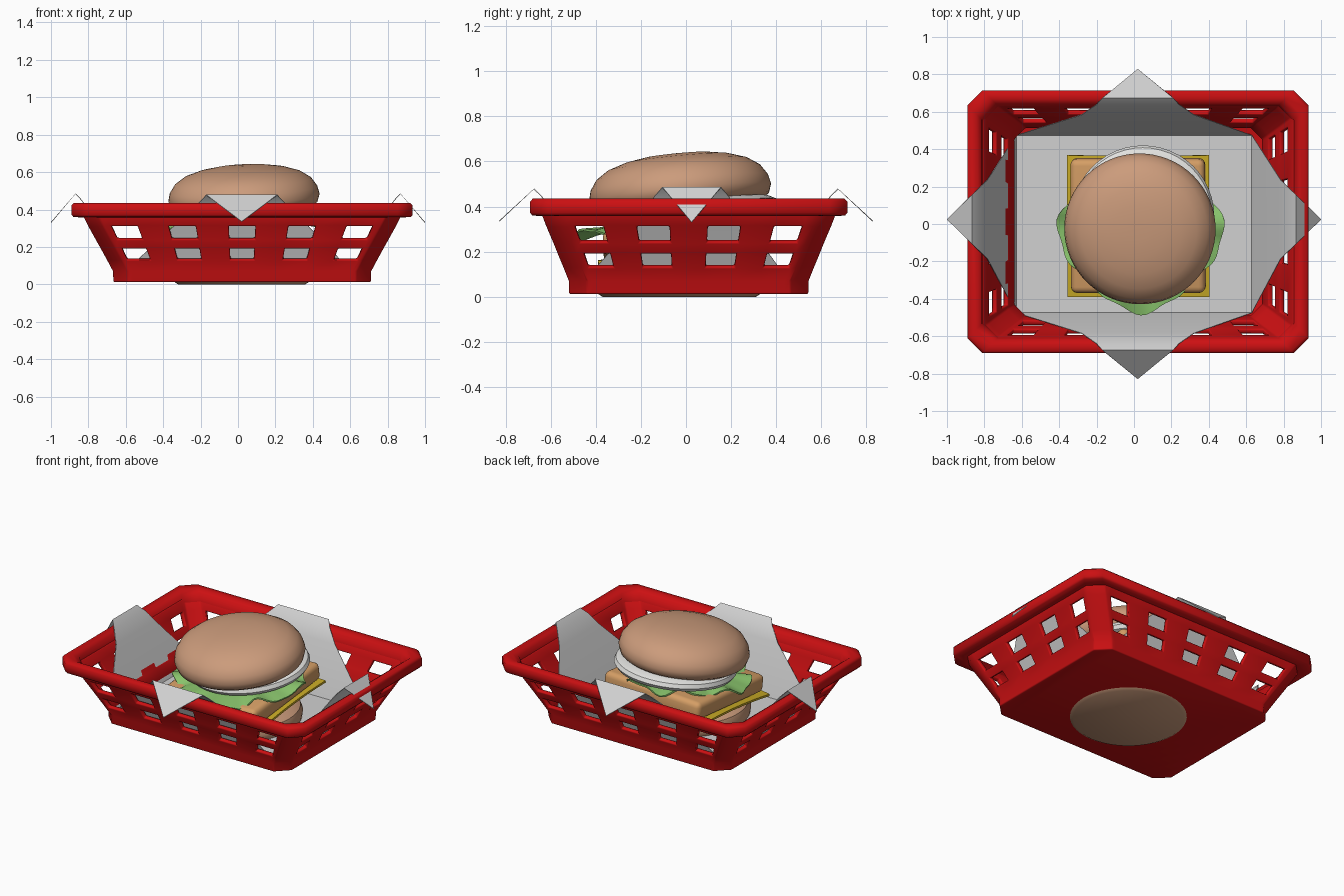
import bpy, bmesh, math
from mathutils import Vector

if "Cube" in bpy.data.objects:
    bpy.data.objects.remove(bpy.data.objects["Cube"])

CX, CY = 0.022, 0.012            # basket centre
TILT = (math.radians(5.5), math.radians(-3), 0)   # filling leans up to the back


def material(name, rgb):
    m = bpy.data.materials.new(name)
    m.diffuse_color = (*rgb, 1)
    m.use_nodes = True
    m.node_tree.nodes["Principled BSDF"].inputs["Base Color"].default_value = m.diffuse_color
    return m


RED = material("basket red", (0.60, 0.005, 0.006))
PAPER = material("paper grey", (0.64, 0.64, 0.64))
BUN = material("bun brown", (0.60, 0.33, 0.20))
CRUMB = material("fried crumb", (0.66, 0.34, 0.13))
CHEESE = material("cheese yellow", (0.60, 0.42, 0.02))
GREEN = material("lettuce green", (0.25, 0.55, 0.15))
WHITE = material("sauce white", (0.78, 0.78, 0.76))


def make(name, verts, faces, mat, loc=(0, 0, 0), rot=(0, 0, 0), mods=(), angle=45):
    """Mesh object with applied modifiers and smooth-by-angle shading."""
    me = bpy.data.meshes.new(name)
    me.from_pydata([tuple(v) for v in verts], [], faces)
    me.update()
    ob = bpy.data.objects.new(name, me)
    bpy.context.collection.objects.link(ob)
    me.materials.append(mat)
    ob.location, ob.rotation_euler = loc, rot
    bpy.ops.object.select_all(action='DESELECT')
    ob.select_set(True)
    bpy.context.view_layer.objects.active = ob
    for kind, settings in mods:
        mod = ob.modifiers.new(kind, kind)
        for key, value in settings.items():
            setattr(mod, key, value)
        bpy.ops.object.modifier_apply(modifier=mod.name)
    bpy.ops.object.shade_smooth_by_angle(angle=math.radians(angle))
    return ob


def lathe(name, profile, mat, loc, rot=(0, 0, 0), segs=48):
    """Solid of revolution; profile runs from bottom to top without the axis."""
    verts, faces = [], []
    for r, z in profile:
        for i in range(segs):
            a = 2 * math.pi * i / segs
            verts.append((r * math.cos(a), r * math.sin(a), z))
    for k in range(len(profile) - 1):
        for i in range(segs):
            j = (i + 1) % segs
            faces.append((k * segs + i, k * segs + j, (k + 1) * segs + j, (k + 1) * segs + i))
    faces.append(tuple(reversed(range(segs))))
    faces.append(tuple(range((len(profile) - 1) * segs, len(profile) * segs)))
    return make(name, verts, faces, mat, loc, rot, angle=40)


# Basket wall: octagonal loops stacked by height, hole cells left out
def spread(holes):
    cuts = []
    for centre, half in holes:
        cuts += [centre - half, centre + half]
    return cuts


long_cuts = spread([(-.765, .085), (-.39, .088), (0, .087), (.39, .088), (.765, .085)])
short_cuts = spread([(-.70, .10), (-.25, .115), (.25, .115), (.70, .10)])


def octagon(hx, hy, z, ch=0.08):
    """Loop of points and a flag per segment telling whether it holds an opening."""
    pts, flags = [], []
    for (dx, dy), half, other, cuts in (((1, 0), hx, hy, long_cuts), ((0, 1), hy, hx, short_cuts),
                                        ((-1, 0), hx, hy, long_cuts), ((0, -1), hy, hx, short_cuts)):
        ts = [-(half - ch)] + [c * half for c in cuts] + [half - ch]
        for i, t in enumerate(ts):
            pts.append((CX + dx * t + dy * other, CY + dy * t - dx * other, z))
            flags.append(i % 2 == 1 and i < len(ts) - 1)
    return pts, flags


levels = [(.688, .530, .012), (.690, .531, .07), (.722, .555, .13), (.755, .580, .19),
          (.783, .600, .24), (.822, .630, .31), (.855, .655, .375)]
verts, faces = [], []
for lv in levels:
    pts, flags = octagon(*lv)
    n = len(pts)
    verts += pts
for k in range(len(levels) - 1):
    for i in range(n):
        if k in (2, 4) and flags[i]:
            continue
        j = (i + 1) % n
        faces.append((k * n + i, k * n + j, (k + 1) * n + j, (k + 1) * n + i))
faces.append(tuple(reversed(range(n))))
make("basket_body", verts, faces, RED, angle=50, mods=[
    ("SOLIDIFY", dict(thickness=0.03, offset=-1)),
    ("BEVEL", dict(width=0.007, segments=2, limit_method='ANGLE', angle_limit=math.radians(40)))])

# Basket rim: closed profile swept round the octagon
rim = [(.848, .357), (.902, .360), (.912, .372), (.912, .422), (.900, .435),
       (.866, .435), (.838, .415), (.828, .365)]
verts, faces = [], []
for hx, z in rim:
    hy, c = hx - .209, .08
    for x, y in ((-hx + c, -hy), (hx - c, -hy), (hx, -hy + c), (hx, hy - c),
                 (hx - c, hy), (-hx + c, hy), (-hx, hy - c), (-hx, -hy + c)):
        verts.append((CX + x, CY + y, z))
for k in range(len(rim)):
    m = (k + 1) % len(rim)
    for i in range(8):
        j = (i + 1) % 8
        faces.append((k * 8 + i, k * 8 + j, m * 8 + j, m * 8 + i))
make("basket_rim", verts, faces, RED, angle=50)

# Paper liner: floor sheet, four tapering panels and folded-over tips
floor = [(-.63, -.475, .045), (.63, -.475, .045), (.63, .475, .045), (-.63, .475, .045)]
verts, faces = list(floor), [(0, 1, 2, 3)]
front = [(.585, .37, .30), (.640, .445, .22), (.674, .478, .19)]     # out, height, half width
side = [(.785, .37, .21), (.832, .445, .165), (.868, .485, .13)]
for s, (dx, dy) in enumerate(((0, -1), (1, 0), (0, 1), (-1, 0))):
    rows, tip, shift = (front, (.828, .335), .02) if dy else (side, (1.0, .33), .025)
    last = (s, (s + 1) % 4)
    for out, z, w in rows:
        for sign in (-1, 1):
            t = sign * w
            across = (t * -dy + shift, dy * out) if dy else (dx * out, t * dx + shift)
            verts.append((*across, z))
        a = len(verts) - 2
        faces.append((last[1], last[0], a, a + 1))
        last = (a, a + 1)
    verts.append((shift, dy * tip[0], tip[1]) if dy else (dx * tip[0], shift, tip[1]))
    faces.append((last[1], last[0], len(verts) - 1))
make("paper_liner", verts, faces, PAPER, angle=30,
     mods=[("SOLIDIFY", dict(thickness=0.004, offset=0))])

# Bottom bun, reaching through the basket floor
lathe("bottom_bun", [(.34, 0), (.372, .02), (.395, .05), (.40, .085), (.385, .125),
                     (.33, .155), (.15, .17)], BUN, (.02, -.03, 0))

# Cheese slice: thin square with slightly drooping corners
N, H = 8, .38
verts, faces = [], []
for j in range(N + 1):
    for i in range(N + 1):
        x, y = (2 * i / N - 1) * H, (2 * j / N - 1) * H
        verts.append((x, y, -.12 * (x * y / H) ** 2))
for j in range(N):
    for i in range(N):
        a = j * (N + 1) + i
        faces.append((a, a + 1, a + N + 2, a + N + 1))
make("cheese_slice", verts, faces, CHEESE, (.022, -.012, .186), TILT,
     [("SOLIDIFY", dict(thickness=0.014, offset=0))])

# Fried square fillet: bevelled box
w, h = .36, .06
verts = [(x, y, z) for z in (-h, h) for x, y in ((-w, -w), (w, -w), (w, w), (-w, w))]
faces = [(3, 2, 1, 0), (4, 5, 6, 7), (0, 1, 5, 4), (1, 2, 6, 5), (2, 3, 7, 6), (3, 0, 4, 7)]
make("fried_fillet", verts, faces, CRUMB, (.022, -.008, .25), TILT,
     [("BEVEL", dict(width=0.035, segments=4))])

# Lettuce leaf: wavy disc
SEG, RINGS = 96, 6
verts, faces = [(0, 0, 0)], []
for k in range(1, RINGS + 1):
    f = k / RINGS
    for i in range(SEG):
        a = 2 * math.pi * i / SEG
        r = f * (.415 + .03 * math.cos(4 * a) + .012 * math.sin(11 * a))
        z = f ** 4 * (.018 * math.sin(9 * a + 1) + .008 * math.sin(16 * a) - .015)
        verts.append((r * math.cos(a), r * math.sin(a), z))
for i in range(SEG):
    j = (i + 1) % SEG
    faces.append((0, 1 + i, 1 + j))
    for k in range(RINGS - 1):
        b = 1 + k * SEG
        faces.append((b + i, b + SEG + i, b + SEG + j, b + j))
make("lettuce_leaf", verts, faces, GREEN, (.035, -.035, .332), TILT,
     [("SOLIDIFY", dict(thickness=0.01, offset=0))])

# White sauce layer
lathe("sauce_layer", [(.33, -.03), (.365, -.022), (.38, 0), (.37, .025), (.33, .045)],
      WHITE, (.05, .042, .372), TILT)

# Top bun
lathe("top_bun", [(.36, 0), (.392, .022), (.405, .062), (.395, .105), (.365, .15),
                  (.31, .187), (.23, .213), (.14, .228), (.05, .233)],
      BUN, (.035, -.02, .402), TILT, 64)
